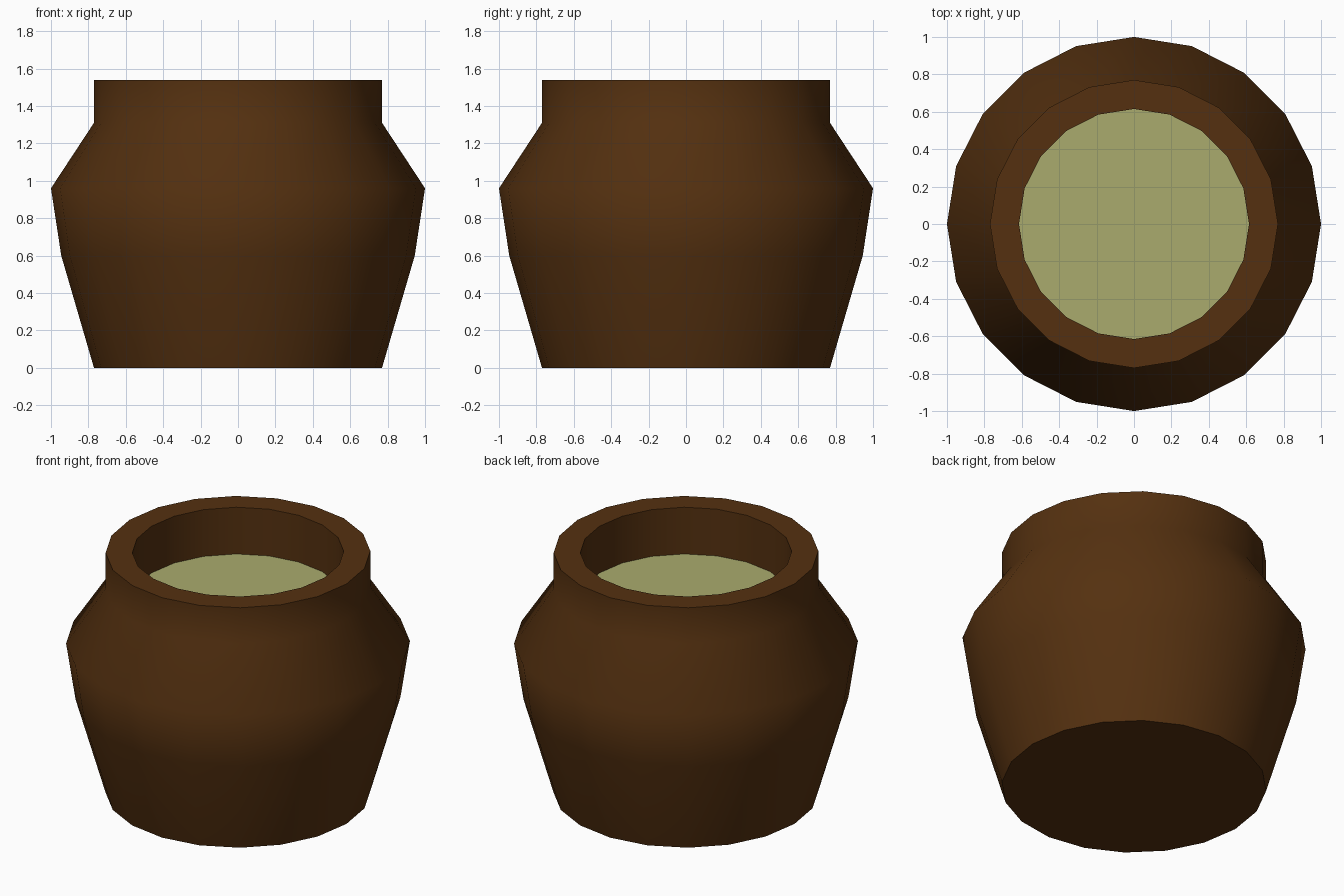
import bpy
import bmesh
import math

SIDES = 20

cube = bpy.data.objects.get("Cube")
if cube:
    bpy.data.objects.remove(cube, do_unlink=True)


def make_material(name, color):
    mat = bpy.data.materials.new(name)
    mat.use_nodes = True
    mat.diffuse_color = color
    shader = mat.node_tree.nodes["Principled BSDF"]
    shader.inputs["Base Color"].default_value = color
    shader.inputs["Roughness"].default_value = 0.8
    return mat


def lathe(name, profile, mat, cap_start=False, cap_end=False):
    """Spin a (radius, height) profile around z, with optional end caps."""
    bm = bmesh.new()
    rings = []
    for r, z in profile:
        angles = [2 * math.pi * i / SIDES for i in range(SIDES)]
        rings.append([bm.verts.new((r * math.cos(a), r * math.sin(a), z)) for a in angles])
    for low, high in zip(rings, rings[1:]):
        for i in range(SIDES):
            j = (i + 1) % SIDES
            bm.faces.new((low[i], low[j], high[j], high[i]))
    if cap_start:
        bm.faces.new(reversed(rings[0]))
    if cap_end:
        bm.faces.new(rings[-1])
    mesh = bpy.data.meshes.new(name)
    bm.to_mesh(mesh)
    bm.free()
    mesh.materials.append(mat)
    obj = bpy.data.objects.new(name, mesh)
    bpy.context.collection.objects.link(obj)
    return obj


brown = make_material("brown clay", (0.089, 0.030, 0.005, 1))
olive = make_material("pale olive", (0.40, 0.41, 0.155, 1))

# Pot: base, belly, shoulder, neck, flat rim and inner wall
FILL = 1.24
pot = lathe("pot_body", [(0.77, 0), (0.945, 0.6), (1, 0.96), (0.77, 1.31),
                         (0.77, 1.54), (0.615, 1.54), (0.615, FILL)],
            brown, cap_start=True)

# Contents: flat disc closing the mouth
lathe("pot_contents", [(0.615, FILL)], olive, cap_end=True)

# Smooth sides with a crisp rim and base
bpy.ops.object.select_all(action="DESELECT")
pot.select_set(True)
bpy.context.view_layer.objects.active = pot
bpy.ops.object.shade_smooth_by_angle(angle=math.radians(60))
